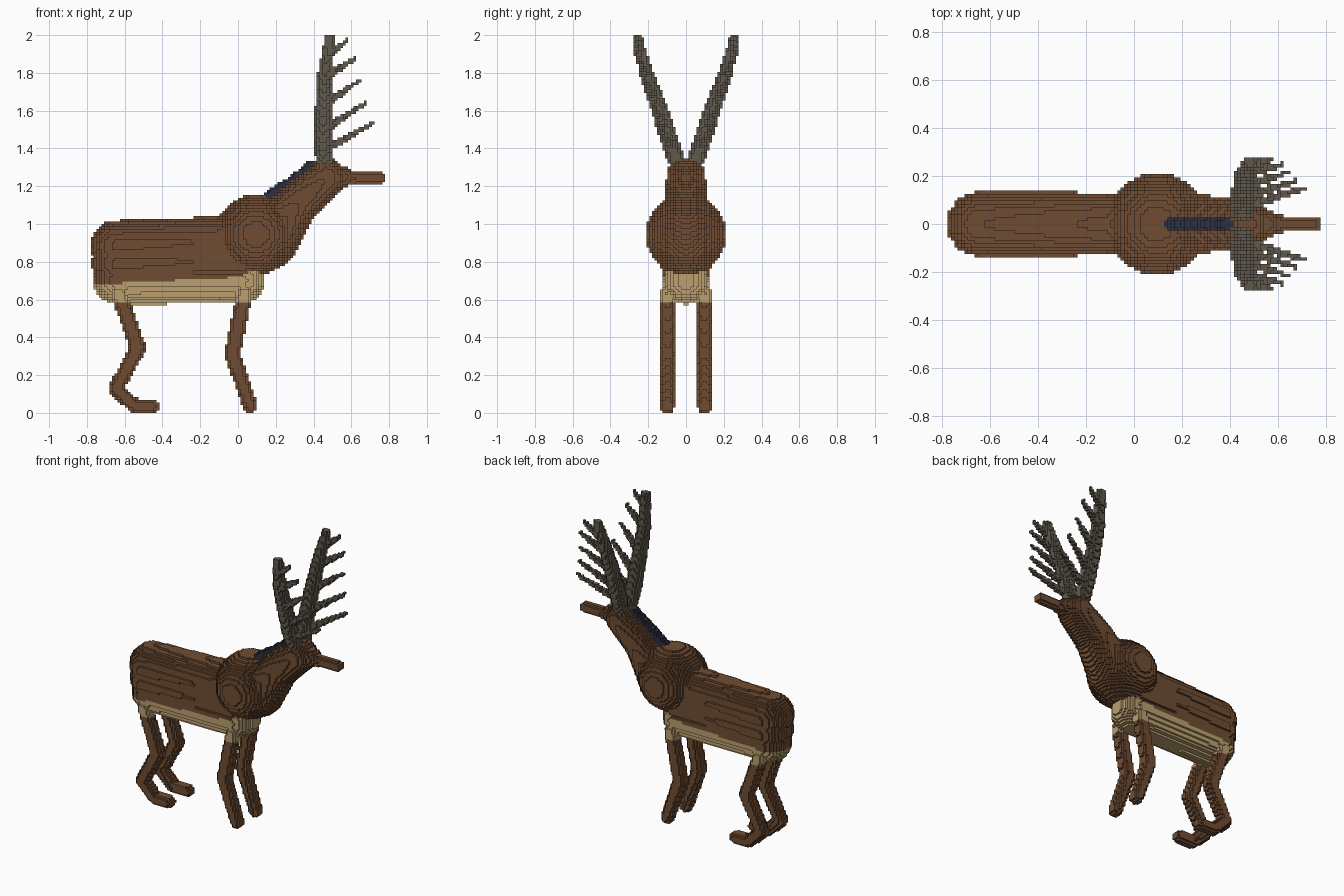
import bpy, math
from mathutils import Vector

cube = bpy.data.objects.get("Cube")
if cube:
    bpy.data.objects.remove(cube, do_unlink=True)

V = 2 / 144  # edge length of one block


def material(name, rgb):
    m = bpy.data.materials.new(name)
    m.use_nodes = True
    m.diffuse_color = (*rgb, 1)
    bsdf = m.node_tree.nodes["Principled BSDF"]
    bsdf.inputs["Base Color"].default_value = (*rgb, 1)
    bsdf.inputs["Roughness"].default_value = 0.9
    return m


BROWN = material("brown_fur", (0.16, 0.073, 0.032))
TAN = material("tan_belly", (0.50, 0.35, 0.16))
HORN = material("grey_antler", (0.115, 0.098, 0.072))
MANE = material("dark_blue_mane", (0.026, 0.030, 0.055))

owner = {}   # block -> name of the part that holds it
parts = {}   # part name -> (materials, colour rule)


def fill(name, points):
    """Fill blocks along a path of (x, y, z, radius) points."""
    if len(points) == 1:
        points = points * 2
    for p, q in zip(points, points[1:]):
        a, b = Vector(p[:3]), Vector(q[:3])
        d = b - a
        dd = max(d.length_squared, 1e-9)
        big = max(p[3], q[3])
        lo = [math.floor((min(a[i], b[i]) - big) / V) for i in range(3)]
        hi = [math.ceil((max(a[i], b[i]) + big) / V) for i in range(3)]
        for i in range(lo[0], hi[0] + 1):
            for j in range(lo[1], hi[1] + 1):
                for k in range(max(lo[2], 0), min(hi[2], 143) + 1):
                    c = Vector(((i + .5) * V, (j + .5) * V, (k + .5) * V))
                    t = min(1, max(0, (c - a).dot(d) / dd))
                    r = p[3] + (q[3] - p[3]) * t
                    if (c - a - d * t).length_squared <= r * r:
                        owner.setdefault((i, j, k), name)


def part(name, paths, mats, rule=lambda x, z: 0):
    parts[name] = (mats, rule)
    for path in paths:
        fill(name, path)


def mirrored(path, side):
    return [(x, y * side, z, r) for x, y, z, r in path]


def build(name):
    """Turn the exposed block sides of a part into a mesh."""
    mats, rule = parts[name]
    index, verts, faces, slots = {}, [], [], []
    for cell in cells[name]:
        slot = rule((cell[0] + .5) * V, (cell[2] + .5) * V)
        for axis in range(3):
            for sign in (-1, 1):
                near = list(cell)
                near[axis] += sign
                if tuple(near) in owner:
                    continue
                face = []
                for u, w in ((0, 0), (1, 0), (1, 1), (0, 1)):
                    co = list(cell)
                    co[axis] += sign > 0
                    co[(axis + 1) % 3] += u
                    co[(axis + 2) % 3] += w
                    co = tuple(co)
                    if co not in index:
                        index[co] = len(verts)
                        verts.append([n * V for n in co])
                    face.append(index[co])
                faces.append(face if sign > 0 else face[::-1])
                slots.append(slot)
    mesh = bpy.data.meshes.new(name)
    mesh.from_pydata(verts, [], faces)
    for m in mats:
        mesh.materials.append(m)
    mesh.polygons.foreach_set("material_index", slots)
    mesh.update()
    bpy.context.collection.objects.link(bpy.data.objects.new(name, mesh))


# Mane along the back of the neck
part("mane", [[(0.16, 0, 1.145, 0.032), (0.28, 0, 1.22, 0.032),
               (0.39, 0, 1.305, 0.032)]], [MANE])

# Chest, neck, head and snout
part("chest", [[(0.095, 0, 0.945, 0.213)]], [BROWN])
part("neck", [[(0.165, 0, 0.915, 0.155), (0.31, 0, 1.11, 0.118),
               (0.47, 0, 1.245, 0.103)]], [BROWN])
part("head", [[(0.475, 0, 1.25, 0.103), (0.56, 0, 1.25, 0.055)]], [BROWN])
part("snout", [[(0.55, 0, 1.245, 0.045), (0.63, 0, 1.242, 0.033),
                (0.752, 0, 1.242, 0.032)]], [BROWN])

# Torso with a tan underside
part("torso", [[(-0.645, 0, 0.885, 0.135), (0.05, 0, 0.915, 0.13)],
               [(-0.64, 0, 0.79, 0.135), (0.03, 0, 0.81, 0.13)],
               [(-0.64, 0, 0.70, 0.125), (0.02, 0, 0.70, 0.122)]],
     [BROWN, TAN], lambda x, z: int(z < 0.68 + (x + 0.76) * 0.05 + max(0, x) * 0.4))

# Legs, with tan tops where they meet the belly
hind = [(-0.63, 0.1, 0.63, 0.042), (-0.53, 0.1, 0.345, 0.043),
        (-0.645, 0.1, 0.13, 0.040), (-0.555, 0.1, 0.04, 0.038),
        (-0.45, 0.1, 0.036, 0.036)]
fore = [(0.035, 0.1, 0.63, 0.042), (-0.03, 0.1, 0.31, 0.043),
        (0.065, 0.1, 0.036, 0.038)]
for side, label in ((1, "back"), (-1, "near")):
    for name, path in (("hind_leg", hind), ("front_leg", fore)):
        part(f"{name}_{label}", [mirrored(path, side)],
             [BROWN, TAN], lambda x, z: int(z > 0.59))

# Antlers: a beam and five forward tines each
beam = [(0.46, 0.04, 1.31, 0.045), (0.452, 0.08, 1.42, 0.047),
        (0.452, 0.145, 1.62, 0.043), (0.46, 0.21, 1.80, 0.037),
        (0.485, 0.258, 1.985, 0.026)]
tines = [((0.46, 0.07, 1.395), (0.71, 0.15, 1.53)),
         ((0.46, 0.11, 1.50), (0.675, 0.18, 1.64)),
         ((0.46, 0.155, 1.63), (0.64, 0.215, 1.76)),
         ((0.46, 0.21, 1.775), (0.625, 0.25, 1.88)),
         ((0.48, 0.25, 1.90), (0.58, 0.27, 1.97))]
for side, label in ((1, "back"), (-1, "near")):
    paths = [beam] + [[(*a, 0.024), (*b, 0.010)] for a, b in tines]
    part(f"antler_{label}", [mirrored(p, side) for p in paths], [HORN])

cells = {name: [] for name in parts}
for cell, name in owner.items():
    cells[name].append(cell)
for name in parts:
    build(name)
